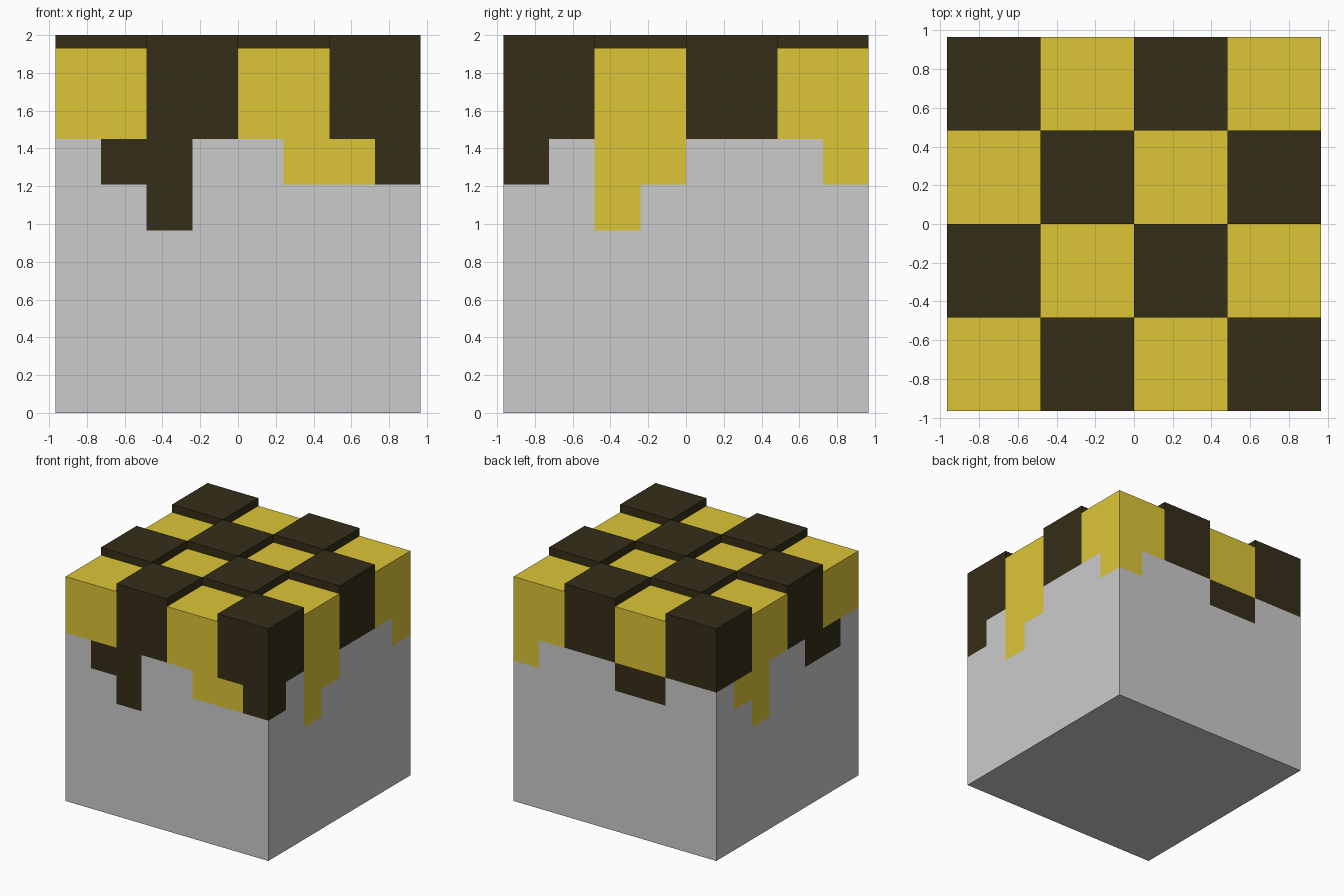
import bpy, bmesh
from math import pi
from mathutils import Vector, Matrix

if "Cube" in bpy.data.objects:
    bpy.data.objects.remove(bpy.data.objects["Cube"])

W = 1.933          # cube edge
H = W / 2
U = W / 8          # one pattern unit
TOP = 2.0          # top of the raised dark tiles

# One row pattern per side, seen from outside: D dark, Y yellow, . plain
SIDES = [
    ("YYDDYYDD", ".DD..YYD", "..D....."),   # front
    ("DDYYDDYY", "D.YY...Y", "..Y....."),   # right
    ("YYDDYYDD", "Y...DD..", "........"),   # back
    ("DDYYDDYY", ".YY..DD.", "..Y....."),   # left
]

meshes = {c: bmesh.new() for c in ".DY"}


def quad(key, pts, turn=0):
    rot = Matrix.Rotation(turn * pi / 2, 3, 'Z')
    bm = meshes[key]
    bm.faces.new([bm.verts.new(rot @ Vector(p)) for p in pts])


def wall(key, x0, x1, y, z0, z1, turn=0):
    quad(key, [(x0, y, z0), (x1, y, z0), (x1, y, z1), (x0, y, z1)], turn)


# Side walls: two full colour rows, two drip rows, plain below
for k, (full, drip, tip) in enumerate(SIDES):
    for r, row in enumerate((full, full, drip, tip, *["........"] * 4)):
        for c, key in enumerate(row):
            x = -H + c * U
            wall(key, x, x + U, -H, W - (r + 1) * U, W - r * U, k)

# Underside
quad(".", [(-H, -H, 0), (-H, H, 0), (H, H, 0), (H, -H, 0)])

# Checkered top: dark tiles stand proud of the yellow ones
T = 2 * U
for i in range(4):
    for j in range(4):
        x, y = -H + i * T, -H + j * T
        dark = (i + j) % 2 == 1
        z = TOP if dark else W
        p = [(x, y), (x + T, y), (x + T, y + T), (x, y + T)]
        quad("D" if dark else "Y", [(a, b, z) for a, b in p])
        if dark:
            for n in range(4):
                a, b = p[n], p[(n + 1) % 4]
                quad("D", [(*a, W), (*b, W), (*b, TOP), (*a, TOP)])

# Finish the three parts
PARTS = {
    ".": ("cube_body", None),
    "D": ("dark_tiles", (0.035, 0.027, 0.009, 1)),
    "Y": ("yellow_tiles", (0.72, 0.56, 0.038, 1)),
}
for key, (name, colour) in PARTS.items():
    bm = meshes[key]
    bmesh.ops.remove_doubles(bm, verts=bm.verts, dist=1e-4)
    bmesh.ops.dissolve_limit(bm, angle_limit=0.01, verts=bm.verts, edges=bm.edges)
    me = bpy.data.meshes.new(name)
    bm.to_mesh(me)
    bm.free()
    ob = bpy.data.objects.new(name, me)
    bpy.context.collection.objects.link(ob)
    if colour:
        mat = bpy.data.materials.new(name)
        mat.diffuse_color = colour
        mat.use_nodes = True
        mat.node_tree.nodes["Principled BSDF"].inputs["Base Color"].default_value = mat.diffuse_color
        me.materials.append(mat)
